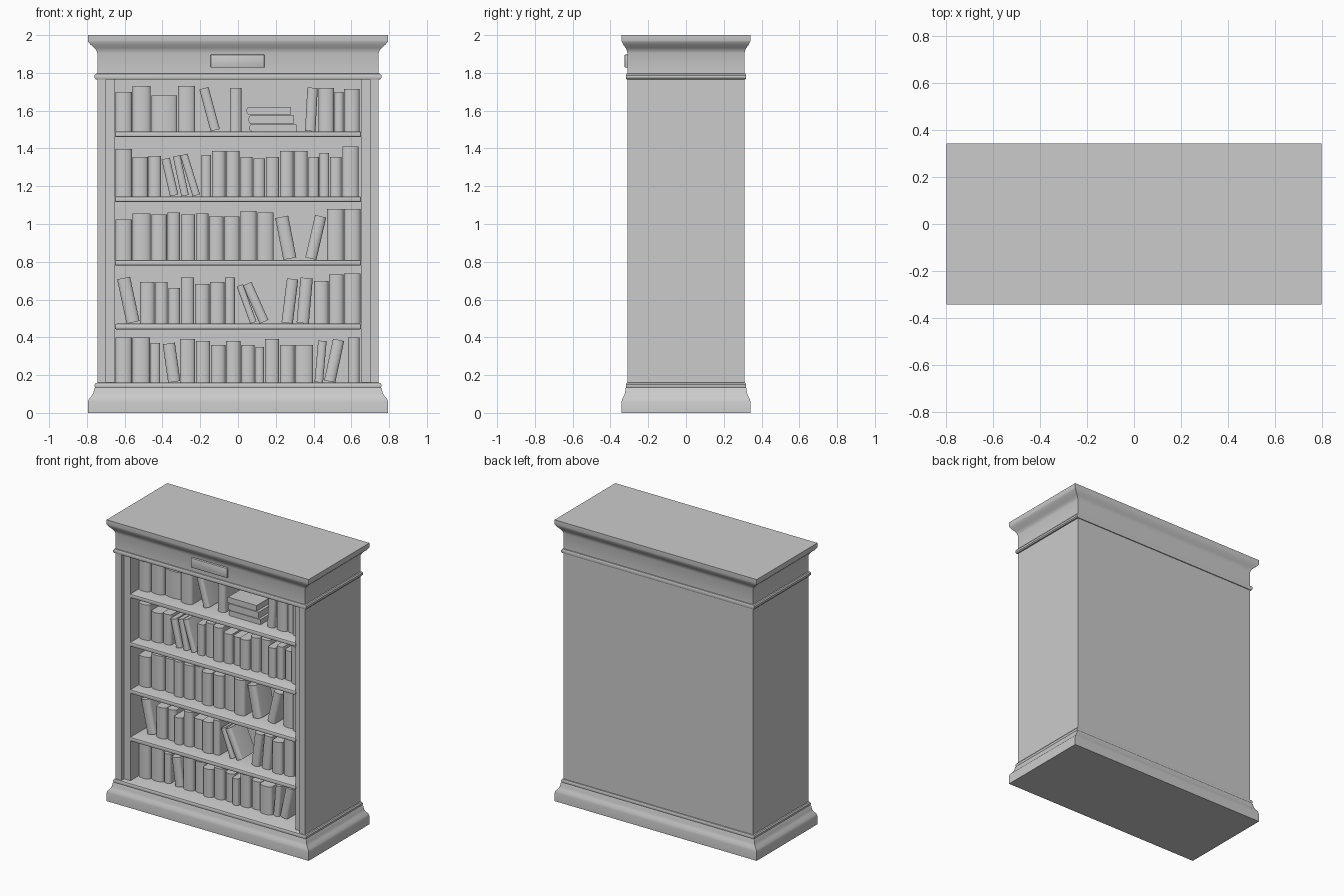
import bpy, bmesh, math
from mathutils import Matrix, Vector

if "Cube" in bpy.data.objects:
    bpy.data.objects.remove(bpy.data.objects["Cube"])

mat = bpy.data.materials.new("pale_grey")
mat.diffuse_color = (0.6, 0.6, 0.6, 1)
mat.use_nodes = True
mat.node_tree.nodes["Principled BSDF"].inputs["Base Color"].default_value = mat.diffuse_color


def finish(name, bm, smooth=True):
    bmesh.ops.recalc_face_normals(bm, faces=bm.faces)
    me = bpy.data.meshes.new(name)
    bm.to_mesh(me)
    bm.free()
    me.materials.append(mat)
    ob = bpy.data.objects.new(name, me)
    bpy.context.collection.objects.link(ob)
    if smooth:
        bpy.ops.object.select_all(action='DESELECT')
        ob.select_set(True)
        bpy.context.view_layer.objects.active = ob
        bpy.ops.object.shade_smooth_by_angle(angle=math.radians(35))
    return ob


def prism(bm, outline, z0, z1, matrix=Matrix()):
    """Closed solid from an xy outline."""
    lo, hi = [[bm.verts.new(matrix @ Vector((x, y, z))) for x, y in outline] for z in (z0, z1)]
    n = len(lo)
    bm.faces.new(lo[::-1])
    bm.faces.new(hi)
    for i in range(n):
        j = (i + 1) % n
        bm.faces.new((lo[i], lo[j], hi[j], hi[i]))


def box(name, x0, x1, y0, y1, z0, z1, bevel=0):
    bm = bmesh.new()
    prism(bm, [(x0, y0), (x1, y0), (x1, y1), (x0, y1)], z0, z1)
    if bevel:
        bmesh.ops.bevel(bm, geom=bm.edges[:], offset=bevel, segments=2, profile=0.5, affect='EDGES')
    return finish(name, bm)


def moulding(name, profile):
    """Rectangular rings stacked from (overhang, height) pairs."""
    bm = bmesh.new()
    rings = []
    for o, z in profile:
        x, y = 0.745 + o, 0.31 + o * 0.62
        rings.append([bm.verts.new((sx * x, sy * y, z))
                      for sx, sy in ((-1, -1), (1, -1), (1, 1), (-1, 1))])
    for a, b in zip(rings, rings[1:]):
        for i in range(4):
            j = (i + 1) % 4
            bm.faces.new((a[i], a[j], b[j], b[i]))
    bm.faces.new(rings[0][::-1])
    bm.faces.new(rings[-1])
    return finish(name, bm)


# Case: sides with a stepped front edge, and the back, as one outline
BACK = 0.02
half = [(0.745, 0.31), (0.745, -0.31), (0.70, -0.31), (0.70, -0.28), (0.65, -0.28), (0.65, BACK)]
bm = bmesh.new()
prism(bm, half + [(-x, y) for x, y in reversed(half)], 0.15, 1.78)
finish("case", bm)

# Base and crown mouldings
moulding("base", [(0.05, 0), (0.05, 0.06), (0.044, 0.075), (0.03, 0.09), (0.02, 0.108),
                  (0.016, 0.13), (0.011, 0.135), (0.014, 0.142), (0.014, 0.15),
                  (0.008, 0.158), (0, 0.16)])
moulding("crown", [(0, 1.765), (0.008, 1.766), (0.014, 1.773), (0.014, 1.787), (0.008, 1.795),
                   (0, 1.797), (0, 1.905), (0.006, 1.92), (0.016, 1.933), (0.036, 1.95),
                   (0.048, 1.965), (0.05, 1.97), (0.05, 2.0)])
box("name_plate", -0.145, 0.14, -0.325, -0.30, 1.828, 1.897, 0.004)

# Shelves
LEVELS = [0.16, 0.472, 0.81, 1.146, 1.49]
for z in LEVELS[1:]:
    box("shelf", -0.652, 0.652, -0.285, BACK + 0.01, z - 0.03, z, 0.008)


# Books: a block with a rounded spine facing local -y
def book(w, depth, h, matrix, name="book"):
    bulge = min(0.3 * w, 0.02)
    spine = [(w / 2 - w / 2 * math.cos(math.pi * i / 8),
              bulge - bulge * math.sin(math.pi * i / 8)) for i in range(9)]
    bm = bmesh.new()
    prism(bm, spine + [(w, depth), (0, depth)], 0, h, matrix)
    finish(name, bm)


FRONT, DEPTH = -0.19, 0.16


def row(level, books):
    """Upright books left to right as (width, height) in hundredths; height 0 is a gap."""
    x = -0.65
    for i, (w, h) in enumerate(books):
        w, h = w / 100, h / 100
        if h:
            y = FRONT + 0.012 * (i * 7 % 3 - 1)
            book(w - 0.004, DEPTH, h, Matrix.Translation((x + 0.002, y, LEVELS[level])))
        x += w


def lean(level, x, w, h, deg):
    """Tilted book resting on its lowest corner at x; positive angles lean left."""
    m = Matrix.Translation((x, FRONT, LEVELS[level])) @ Matrix.Rotation(math.radians(-deg), 4, 'Y')
    if deg < 0:
        m = m @ Matrix.Translation((-w, 0, 0))
    book(w, DEPTH, h, m, "leaning_book")


row(0, [(9, 24), (9.5, 24), (5.5, 21), (10, 0), (8.5, 23), (8, 22), (8, 20), (8, 22), (7.5, 20),
        (5, 19), (8, 23), (8, 20), (10, 20), (18, 0), (6.5, 24)])
row(1, [(13, 0), (8, 22), (7, 22), (6.5, 19), (7.5, 24.5), (8, 21), (8, 22), (5.5, 24.5),
        (41.5, 0), (8, 22.5), (8, 26), (9, 26.5)])
row(2, [(9, 21.5), (10, 24.5), (8.5, 24), (7, 25), (8, 24), (7, 24.5), (8, 23), (8.5, 23),
        (9, 26), (9, 25), (28, 0), (9, 27), (9, 27)])
row(3, [(9, 25), (8.5, 21), (7, 21.5), (21, 0), (5.5, 22), (7.5, 24), (7.5, 24), (7, 21),
        (6.5, 20), (7.5, 21), (7.5, 24), (7.5, 24), (6, 21), (5.5, 23), (6.5, 21), (9, 26.5)])
row(4, [(9, 21), (10, 24), (14, 19), (9.5, 24), (18, 0), (6.5, 23), (40.5, 0), (8.5, 23),
        (5, 21), (8.5, 22.5)])

lean(0, -0.37, 0.065, 0.205, 8)
lean(0, 0.45, 0.045, 0.22, -5)
lean(0, 0.515, 0.06, 0.225, -12)
lean(1, -0.59, 0.07, 0.24, 12)
lean(1, 0.065, 0.035, 0.21, 20)
lean(1, 0.115, 0.05, 0.22, 24)
lean(1, 0.29, 0.06, 0.235, -7)
lean(1, 0.375, 0.065, 0.24, -5)
lean(2, 0.24, 0.07, 0.225, 11)
lean(2, 0.415, 0.06, 0.23, -13)
lean(3, -0.36, 0.045, 0.2, 13)
lean(3, -0.30, 0.04, 0.215, 12)
lean(3, -0.24, 0.04, 0.225, 17)
lean(4, -0.145, 0.05, 0.23, 15)
lean(4, 0.41, 0.055, 0.23, -3)

# Stack of lying books, spines to the left
lay = Matrix(((0, 1, 0, 0), (0, 0, 1, 0), (1, 0, 0, 0), (0, 0, 0, 1)))
for x, z, length, thick in ((0.06, 1.491, 0.25, 0.036), (0.055, 1.53, 0.24, 0.046),
                            (0.045, 1.58, 0.235, 0.04)):
    book(thick, length, 0.17, Matrix.Translation((x, FRONT, z)) @ lay, "lying_book")
